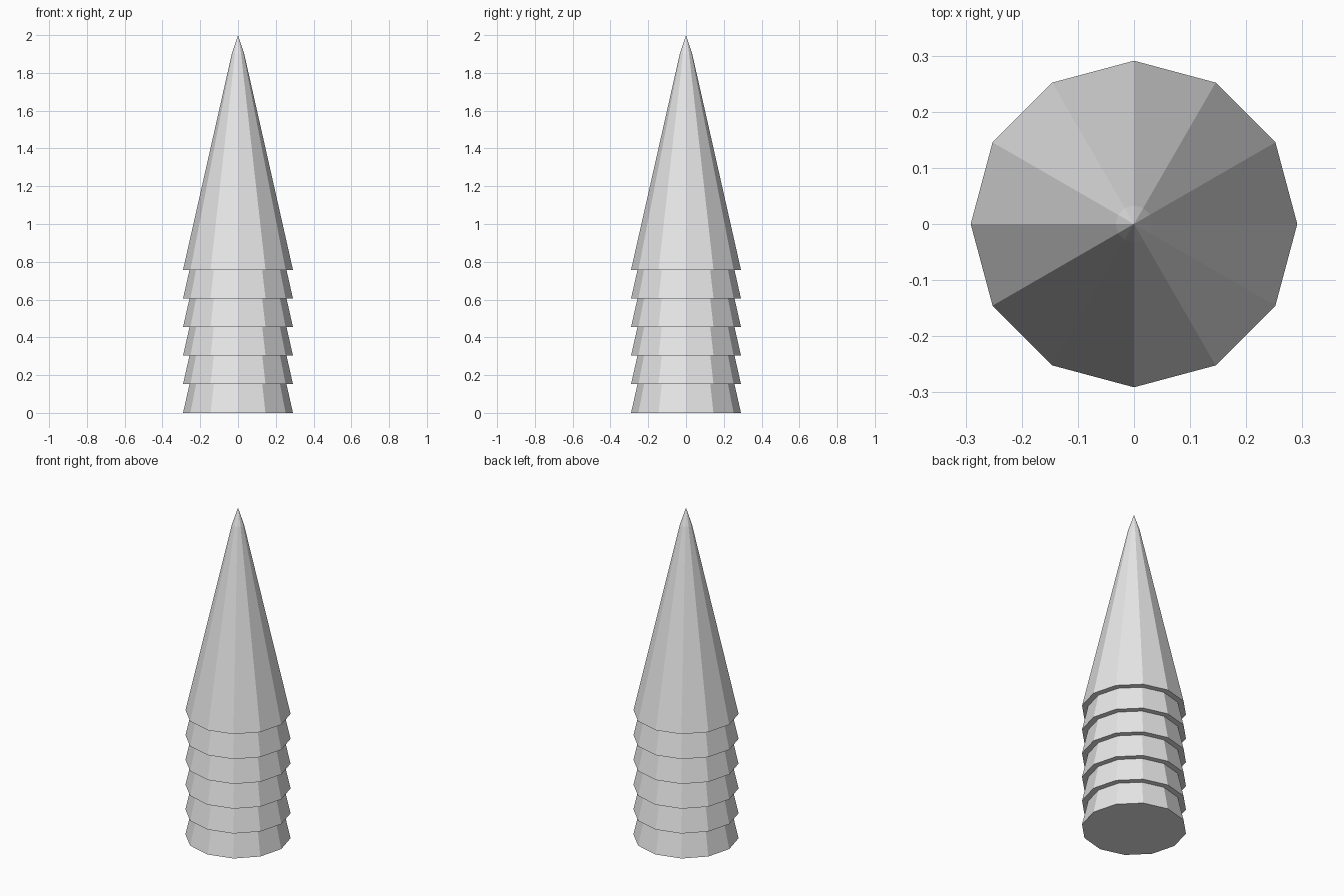
import bpy
import bmesh
import math

if "Cube" in bpy.data.objects:
    bpy.data.objects.remove(bpy.data.objects["Cube"])

SIDES = 12
BASE_R = 0.291
TIP_R, TIP_Z, TOP_Z = 0.033, 1.9, 2.0
TIER_Z = [0.0, 0.152, 0.303, 0.454, 0.605, 0.757]
SLOPE = (BASE_R - TIP_R) / (TIP_Z - TIER_Z[-1])

grey = bpy.data.materials.new("light grey")
grey.diffuse_color = (0.8, 0.8, 0.8, 1.0)
grey.use_nodes = True
grey.node_tree.nodes["Principled BSDF"].inputs["Base Color"].default_value = grey.diffuse_color

# Sawtooth profile: every tier flares at its lower rim and tapers upward
profile = []
for i, z in enumerate(TIER_Z):
    profile.append((BASE_R, z))
    if i + 1 < len(TIER_Z):
        z_next = TIER_Z[i + 1]
        profile.append((BASE_R - SLOPE * (z_next - z), z_next))
profile.append((TIP_R, TIP_Z))

# Turn the profile into a closed twelve-sided body
bm = bmesh.new()
rings = []
for r, z in profile:
    rings.append([bm.verts.new((r * math.cos(2 * math.pi * k / SIDES),
                                r * math.sin(2 * math.pi * k / SIDES), z))
                  for k in range(SIDES)])
for low, high in zip(rings, rings[1:]):
    for k in range(SIDES):
        n = (k + 1) % SIDES
        bm.faces.new((low[k], low[n], high[n], high[k]))

# Flat base and pointed tip
bm.faces.new(rings[0][::-1])
apex = bm.verts.new((0, 0, TOP_Z))
for k in range(SIDES):
    bm.faces.new((rings[-1][k], rings[-1][(k + 1) % SIDES], apex))

bmesh.ops.recalc_face_normals(bm, faces=bm.faces[:])
mesh = bpy.data.meshes.new("tiered_spike")
bm.to_mesh(mesh)
bm.free()
mesh.materials.append(grey)
spike = bpy.data.objects.new("tiered_spike", mesh)
bpy.context.collection.objects.link(spike)
